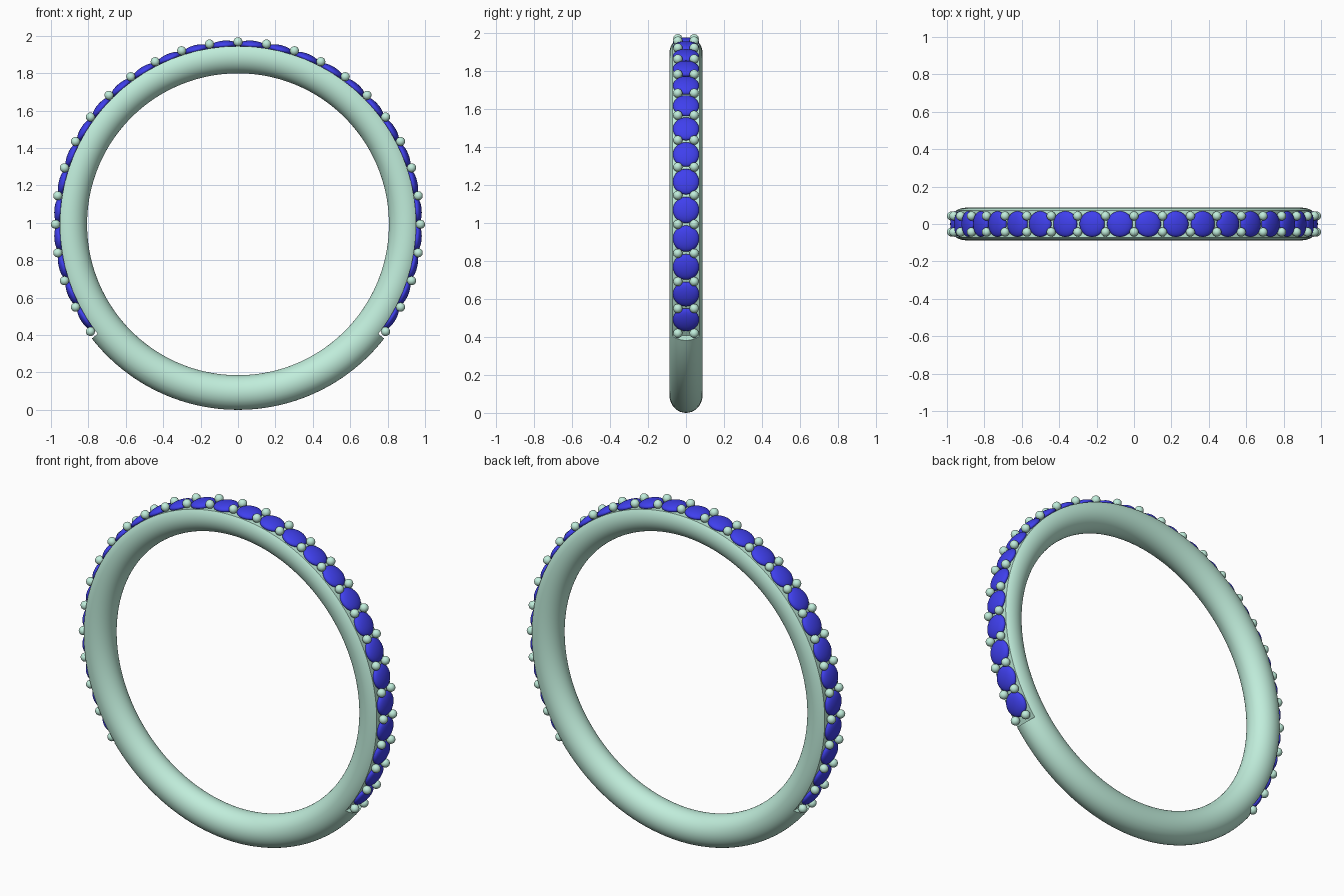
import bpy, bmesh, math
from mathutils import Matrix, Vector

if "Cube" in bpy.data.objects:
    bpy.data.objects.remove(bpy.data.objects["Cube"])

CZ = 0.992                    # ring centre height
MAJOR, TUBE_R, TUBE_Y = 0.8995, 0.0925, 0.087
SEAT_R = 0.952                # radius of the cut-down gem seat
STEP, COUNT = math.radians(9), 28
SEAT_HALF = math.radians(128)  # seat extent either side of the top


def material(name, rgb):
    m = bpy.data.materials.new(name)
    m.diffuse_color = (*rgb, 1)
    m.use_nodes = True
    m.node_tree.nodes["Principled BSDF"].inputs["Base Color"].default_value = m.diffuse_color
    return m


metal = material("green_metal", (0.53, 0.85, 0.71))
blue = material("blue_gem", (0.05, 0.05, 0.85))


def finish(bm, name, mat, angle):
    me = bpy.data.meshes.new(name)
    bmesh.ops.recalc_face_normals(bm, faces=bm.faces)
    bm.to_mesh(me)
    bm.free()
    me.materials.append(mat)
    ob = bpy.data.objects.new(name, me)
    bpy.context.collection.objects.link(ob)
    bpy.ops.object.select_all(action='DESELECT')
    ob.select_set(True)
    bpy.context.view_layer.objects.active = ob
    bpy.ops.object.shade_smooth_by_angle(angle=math.radians(angle))
    return ob


def frame(a, r, y=0):
    """Placement at angle a from the top, local z pointing outwards."""
    return (Matrix.Translation((0, 0, CZ)) @ Matrix.Rotation(a, 4, 'Y')
            @ Matrix.Translation((0, y, r)))


# Band: round section swept in a circle, cut flat under the gems
N = 48
half = math.acos((SEAT_R - MAJOR) / TUBE_R)


def section(a, cut):
    pts = []
    for i in range(N + 1):
        t = half + (2 * math.pi - 2 * half) * i / N
        pts.append((TUBE_Y * math.sin(t), MAJOR + TUBE_R * math.cos(t)))
    for i in range(1, 12):
        t = -half + 2 * half * i / 12
        r = SEAT_R if cut else MAJOR + TUBE_R * math.cos(t)
        pts.append((TUBE_Y * math.sin(t), r))
    return [frame(a, r, y).translation for y, r in pts]


bm = bmesh.new()
rings = []
for start, end, n, cut in ((-SEAT_HALF, SEAT_HALF, 128, True),
                           (SEAT_HALF, 2 * math.pi - SEAT_HALF, 52, False)):
    for k in range(n + 1):
        pts = section(start + (end - start) * k / n, cut)
        rings.append([bm.verts.new(p) for p in pts])
for k, ring in enumerate(rings):
    nxt = rings[(k + 1) % len(rings)]
    for i in range(len(ring)):
        j = (i + 1) % len(ring)
        bm.faces.new((ring[i], ring[j], nxt[j], nxt[i]))
bmesh.ops.remove_doubles(bm, verts=bm.verts, dist=1e-5)
finish(bm, "band", metal, 35)

# Gems: low domed stones set round the upper part
bm = bmesh.new()
for k in range(COUNT):
    a = (k + 0.5 - COUNT / 2) * STEP
    bmesh.ops.create_uvsphere(bm, u_segments=28, v_segments=14, radius=1,
                              matrix=frame(a, 0.96) @ Matrix.Diagonal((0.069, 0.069, 0.025, 1)))
finish(bm, "gems", blue, 60)

# Prong beads: a pair between every two gems and at both ends
bm = bmesh.new()
for k in range(COUNT + 1):
    for y in (-0.043, 0.043):
        bmesh.ops.create_uvsphere(bm, u_segments=18, v_segments=10, radius=0.0245,
                                  matrix=frame((k - COUNT / 2) * STEP, 0.9755, y))
finish(bm, "prong_beads", metal, 60)
